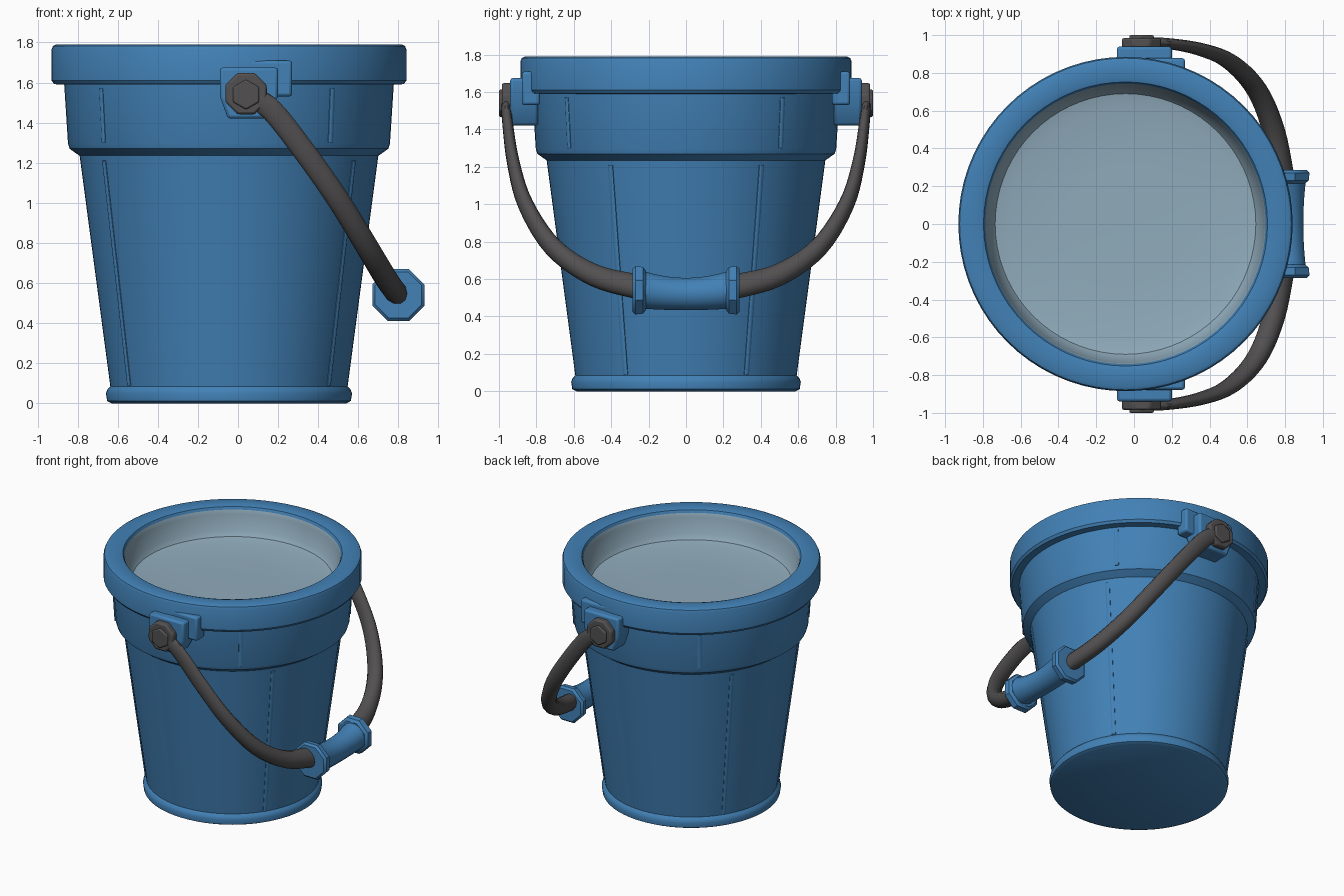
import bpy, bmesh, math
from mathutils import Vector

cube = bpy.data.objects.get("Cube")
if cube:
    bpy.data.objects.remove(cube, do_unlink=True)


def material(name, rgb):
    m = bpy.data.materials.new(name)
    m.use_nodes = True
    m.diffuse_color = (*rgb, 1)
    m.node_tree.nodes["Principled BSDF"].inputs["Base Color"].default_value = (*rgb, 1)
    return m


BLUE = material("bucket blue", (0.054, 0.22, 0.47))
DARK = material("handle grey", (0.085, 0.08, 0.08))
WATER = material("pale water", (0.28, 0.41, 0.50))
CX = -0.045  # axis of the bucket


def finish(name, bm, mats, bevel=0, angle=35):
    bmesh.ops.recalc_face_normals(bm, faces=bm.faces)
    me = bpy.data.meshes.new(name)
    bm.to_mesh(me)
    bm.free()
    ob = bpy.data.objects.new(name, me)
    bpy.context.collection.objects.link(ob)
    for m in mats:
        me.materials.append(m)
    if bevel:
        mod = ob.modifiers.new("soft edges", 'BEVEL')
        mod.width, mod.segments = bevel, 2
    bpy.ops.object.select_all(action='DESELECT')
    ob.select_set(True)
    bpy.context.view_layer.objects.active = ob
    bpy.ops.object.shade_smooth_by_angle(angle=math.radians(angle))
    return ob


def bridge(bm, rings, closed_ends=True):
    n = len(rings[0])
    for r0, r1 in zip(rings, rings[1:]):
        for i in range(n):
            bm.faces.new((r0[i], r0[(i + 1) % n], r1[(i + 1) % n], r1[i]))
    if closed_ends:
        bm.faces.new(rings[0])
        bm.faces.new(rings[-1])


def sweep(name, pts, normal, widths, depths, sides, mat, angle=35):
    """Tube with an elliptical section along a path."""
    bm = bmesh.new()
    pts = [Vector(p) for p in pts]
    n = Vector(normal).normalized()
    rings = []
    for k, p in enumerate(pts):
        t = pts[min(k + 1, len(pts) - 1)] - pts[max(k - 1, 0)]
        side = t.cross(n).normalized()
        ring = []
        for i in range(sides):
            a = math.tau * (i + 0.5) / sides
            ring.append(bm.verts.new(p + n * widths[k] * math.cos(a) + side * depths[k] * math.sin(a)))
        rings.append(ring)
    bridge(bm, rings)
    return finish(name, bm, [mat], angle=angle)


def prism(name, outline, y0, y1, mat, bevel):
    """Outline in x and z, extruded along y."""
    bm = bmesh.new()
    bridge(bm, [[bm.verts.new((x, y, z)) for x, z in outline] for y in (y0, y1)])
    return finish(name, bm, [mat], bevel)


def polygon(x, z, r, sides):
    return [(x + r * math.cos(math.tau * (i + 0.5) / sides),
             z + r * math.sin(math.tau * (i + 0.5) / sides)) for i in range(sides)]


def smooth_path(p, steps=5):
    """Catmull-Rom curve through the points."""
    p = [Vector(v) for v in p]
    p = [2 * p[0] - p[1]] + p + [2 * p[-1] - p[-2]]
    out = []
    for a, b, c, d in zip(p, p[1:], p[2:], p[3:]):
        for s in range(steps):
            t = s / steps
            out.append(0.5 * (2 * b + (c - a) * t + (2 * a - 5 * b + 4 * c - d) * t * t
                              + (3 * b - a - 3 * c + d) * t ** 3))
    return out + [p[-2]]


# Bucket shell: base band, tapered body, collar, rim, then the water inside
outer = [(0.585, 0), (0.608, 0.012), (0.614, 0.05), (0.606, 0.07), (0.592, 0.085),
         (0.745, 1.235), (0.76, 1.245), (0.795, 1.27), (0.803, 1.295), (0.822, 1.59),
         (0.872, 1.592), (0.885, 1.61), (0.885, 1.765), (0.878, 1.782), (0.862, 1.79),
         (0.775, 1.79), (0.752, 1.783), (0.742, 1.765)]
inner = [(0.735, 1.735), (0.715, 1.62), (0.69, 1.585), (0.62, 1.57), (0.3, 1.565)]
bm = bmesh.new()
SEG = 72
rings = [[bm.verts.new((CX + r * math.cos(math.tau * i / SEG), r * math.sin(math.tau * i / SEG), z))
          for i in range(SEG)] for r, z in outer + inner]
bridge(bm, rings)
for f in bm.faces:
    c = f.calc_center_median()
    inside = math.hypot(c.x - CX, c.y) < 0.74
    f.material_index = 1 if inside and c.z > 1.5 else 0
finish("bucket", bm, [BLUE, WATER])


# Raised seams on the body and on the collar
def seam(name, degrees, low, high):
    a = math.radians(degrees)
    pts = [(CX + r * math.cos(a), r * math.sin(a), z) for r, z in (low, high)]
    sweep(name, pts, (-math.sin(a), math.cos(a), 0), [0.016] * 2, [0.009] * 2, 8, BLUE, 60)


for i, deg in enumerate((33, 147, 213, 327)):
    seam(f"body_seam_{i + 1}", deg, (0.593, 0.09), (0.742, 1.21))
for i in range(4):
    seam(f"collar_seam_{i + 1}", 39 + 90 * i, (0.803, 1.3), (0.82, 1.57))

# Handle brackets, bolts and arms, once per side
back_plate = [(-0.07, 1.53), (0.27, 1.53), (0.27, 1.71), (0.05, 1.71), (0.05, 1.68), (-0.07, 1.68)]
front_plate = [(-0.05, 1.42), (0.14, 1.42), (0.2, 1.53), (0.2, 1.675), (-0.09, 1.675), (-0.09, 1.53)]
arm = [(0.04, 0.965, 1.55), (0.17, 0.957, 1.46), (0.35, 0.925, 1.23), (0.51, 0.858, 1.0),
       (0.65, 0.71, 0.77), (0.74, 0.49, 0.62), (0.79, 0.22, 0.55)]
for label, s in (("front", -1), ("back", 1)):
    prism(f"{label}_bracket_base", back_plate, s * 0.78, s * 0.878, BLUE, 0.015)
    prism(f"{label}_bracket_plate", front_plate, s * 0.79, s * 0.94, BLUE, 0.015)
    prism(f"{label}_pivot", polygon(0.04, 1.545, 0.112, 8), s * 0.93, s * 0.985, DARK, 0.012)
    prism(f"{label}_bolt", polygon(0.04, 1.54, 0.075, 6), s * 0.97, s * 1.0, DARK, 0.008)
    path = smooth_path([(x, s * y, z) for x, y, z in arm])
    ts = [k / (len(path) - 1) for k in range(len(path))]
    sweep(f"{label}_handle_arm", path, (0.8, 0, 0.6), [0.058 for t in ts],
          [0.025 + 0.05 * t ** 1.6 for t in ts], 12, DARK, 50)
    # Octagonal flange at the end of the grip
    ys = (0.215, 0.23, 0.27, 0.285)
    radii = [0.115, 0.135, 0.14, 0.125]
    sweep(f"{label}_grip_flange", [(0.8, s * y, 0.54) for y in ys], (1, 0, 0), radii, radii, 8, BLUE)

# Grip, sagging slightly in the middle
ys = [-0.23 + 0.046 * k for k in range(11)]
radii = [0.088 + 0.25 * y * y for y in ys]
sweep("grip", [(0.81, y, 0.52 + 0.4 * y * y) for y in ys], (1, 0, 0), radii, radii, 16, BLUE)
